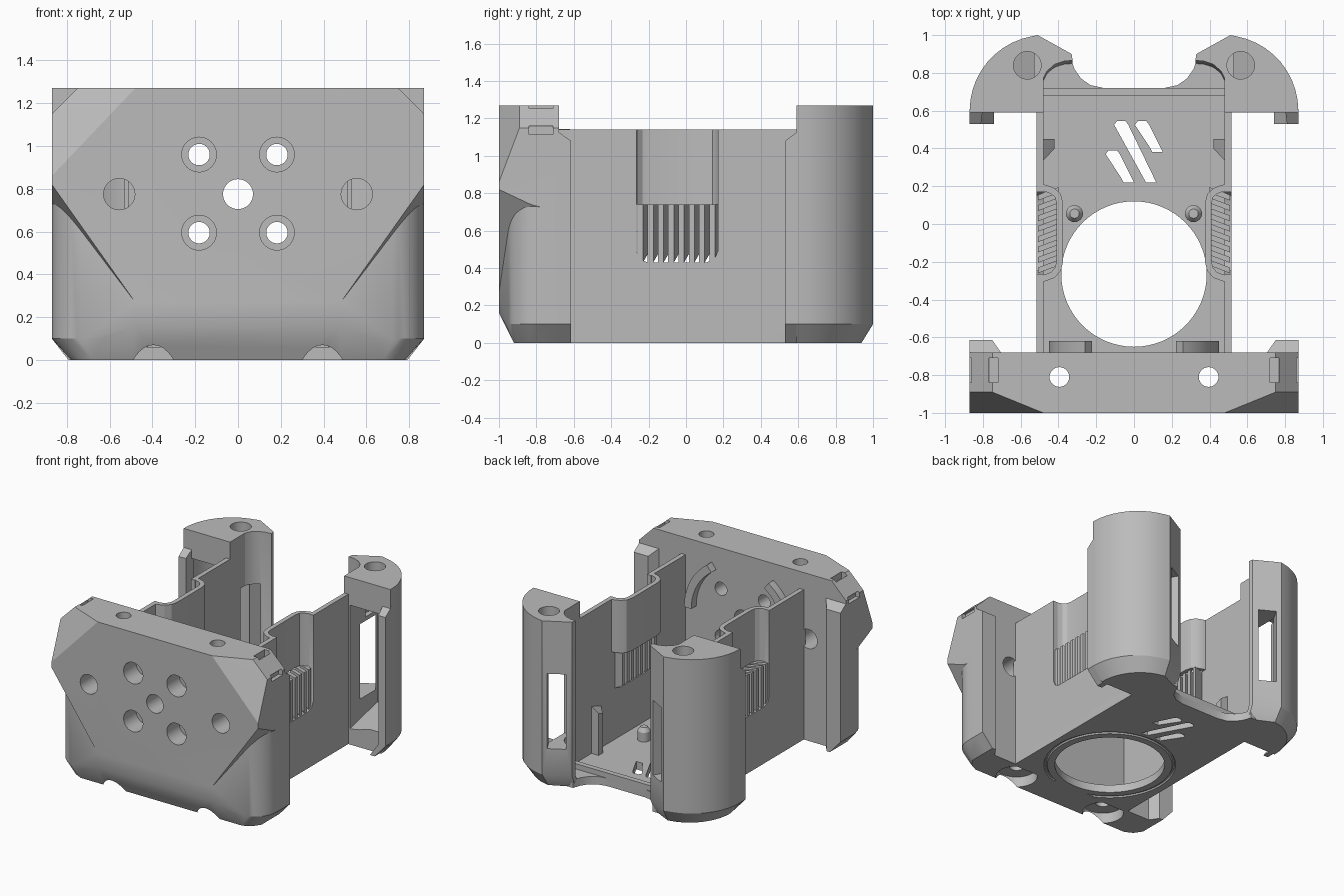
import bpy, bmesh, math
from mathutils import Vector, Matrix

cube = bpy.data.objects.get("Cube")
if cube:
    bpy.data.objects.remove(cube)

grey = bpy.data.materials.new("plain grey")
grey.use_nodes = True
COLOUR = (0.5, 0.5, 0.5, 1)
grey.diffuse_color = COLOUR
grey.node_tree.nodes["Principled BSDF"].inputs["Base Color"].default_value = COLOUR


def finish(name, bm):
    bmesh.ops.recalc_face_normals(bm, faces=bm.faces)
    mesh = bpy.data.meshes.new(name)
    bm.to_mesh(mesh)
    bm.free()
    ob = bpy.data.objects.new(name, mesh)
    bpy.context.collection.objects.link(ob)
    mesh.materials.append(grey)
    return ob


def hull(name, pts):
    bm = bmesh.new()
    for p in pts:
        bm.verts.new(p)
    res = bmesh.ops.convex_hull(bm, input=bm.verts)
    bmesh.ops.delete(bm, geom=[v for v in res["geom_interior"] if isinstance(v, bmesh.types.BMVert)],
                     context='VERTS')
    bmesh.ops.dissolve_limit(bm, angle_limit=0.01, verts=bm.verts, edges=bm.edges)
    return finish(name, bm)


def loft(name, rings):
    """Closed rings of 3D points joined in order, with both ends capped."""
    bm = bmesh.new()
    vs = [[bm.verts.new(p) for p in r] for r in rings]
    n = len(vs[0])
    for a, b in zip(vs, vs[1:]):
        for i in range(n):
            bm.faces.new((a[i], a[(i + 1) % n], b[(i + 1) % n], b[i]))
    bm.faces.new(vs[0][::-1])
    bm.faces.new(vs[-1])
    return finish(name, bm)


def prism(name, outline, z0, z1):
    return loft(name, [[(x, y, z) for x, y in outline] for z in (z0, z1)])


def box(name, x0, x1, y0, y1, z0, z1):
    return prism(name, [(x0, y0), (x1, y0), (x1, y1), (x0, y1)], z0, z1)


def strip(name, path, thick, z0, z1):
    """Wall of even thickness following a plan path."""
    pts = [Vector(p) for p in path]
    sides = ([], [])
    for i, p in enumerate(pts):
        d = (pts[min(i + 1, len(pts) - 1)] - pts[max(i - 1, 0)]).normalized()
        off = Vector((-d.y, d.x)) * thick / 2
        sides[0].append(p + off)
        sides[1].append(p - off)
    return prism(name, sides[0] + sides[1][::-1], z0, z1)


def rod(name, r, a, b, r2=None, seg=40):
    a, b = Vector(a), Vector(b)
    bm = bmesh.new()
    rot = (b - a).to_track_quat('Z', 'Y').to_matrix().to_4x4()
    bmesh.ops.create_cone(bm, cap_ends=True, segments=seg, radius1=r, radius2=r2 or r,
                          depth=(b - a).length, matrix=Matrix.Translation((a + b) / 2) @ rot)
    return finish(name, bm)


def combine(ob, tool, op='DIFFERENCE'):
    mod = ob.modifiers.new("combine", 'BOOLEAN')
    mod.operation, mod.object, mod.solver = op, tool, 'EXACT'
    bpy.context.view_layer.objects.active = ob
    bpy.ops.object.modifier_apply(modifier=mod.name)
    bpy.data.objects.remove(tool)


def mirrored(pts):
    return [(s * x, y, z) for s in (1, -1) for x, y, z in pts]


# Front plate: faceted upper shield joined to a round-cornered lower body
plate = hull("front_plate", mirrored([
    (.48, -1, .27), (.87, -1, .82), (.87, -1, .86), (.48, -1, 1.27),
    (.87, -.89, 1.15), (.75, -.89, 1.27), (.75, -.68, 1.27), (.87, -.68, 1.15),
    (.87, -.83, .74), (.87, -.68, .7), (.46, -.68, .24)]))
corner = [(.48, -1), (.63, -.966)]
corner += [(.69 + .18 * math.sin(a), -.775 - .18 * math.cos(a))
           for a in [math.radians(10 + 10 * k) for k in range(9)]] + [(.87, -.68)]
lower = [(x, y, .16 if x < .5 else .1) for x, y in corner] + [(x, y, .9) for x, y in corner]
lower += [(.48, -.92, 0), (.68, -.92, 0), (.74, -.89, 0), (.78, -.83, 0), (.78, -.68, 0)]
combine(plate, hull("lower_body", mirrored(lower)), 'UNION')

# Holes through the shield, screw holes down through the plate, strap slots at the corners
combine(plate, rod("cut", .07, (0, -1.1, .775), (0, -.5, .775)))
for s in (1, -1):
    for z in (.595, .96):
        combine(plate, rod("cut", .05, (s * .182, -1.1, z), (s * .182, -.5, z)))
        combine(plate, rod("cut", .081, (s * .182, -1.1, z), (s * .182, -.85, z)))
    combine(plate, rod("cut", .073, (s * .555, -1.1, .775), (s * .555, -.5, .775)))
    combine(plate, rod("cut", .052, (s * .395, -.81, -.1), (s * .395, -.81, 1.4)))
    combine(plate, rod("cut", .145, (s * .395, -.81, -.1), (s * .395, -.81, .08)))
    combine(plate, box("cut", s * .72, s * .767, -.84, -.71, 1.22, 1.3))
    combine(plate, box("cut", s * .84, s * .9, -.84, -.71, 1.115, 1.16))

# Floor with fan opening, slanted vents and a rear lip
right_edge = [(.515, -.7), (.515, .6), (.49, .88), (.335, .88), (.315, .82),
              (.28, .77), (.23, .735), (.16, .72)]
base = prism("floor", right_edge + [(-x, y) for x, y in right_edge[::-1]], 0, .06)
combine(base, rod("cut", .385, (0, -.265, -.1), (0, -.265, .2), seg=64))
for x, top, bottom in ((-.115, .39, .22), (-.07, .545, .22), (.04, .545, .38)):
    run = (top - bottom) * .47
    combine(base, prism("cut", [(x - .02, top), (x + .025, top), (x + .04, top - .02),
                                (x + run + .035, bottom), (x + run - .02, bottom),
                                (x + run - .03, bottom + .02), (x - .035, top - .02)], -.1, .2))
bpy.ops.mesh.primitive_torus_add(major_radius=.45, minor_radius=.012, major_segments=64,
                                 minor_segments=6, location=(0, -.265, 0))
combine(base, bpy.context.object)
box("rear_lip", -.48, .48, .68, .72, .04, .1)

for s, side in ((1, "left"), (-1, "right")):
    # Side wall with a round-cornered vent opening and an inward pocket above it
    wall = box(side + "_wall", s * .48, s * .515, -.7, .66, 0, 1.14)
    opening = [(-.265, 1.3), (.17, 1.3), (.17, .49), (.152, .448), (.11, .43),
               (-.205, .43), (-.247, .448), (-.265, .49)]
    combine(wall, loft("cut", [[(s * x, y, z) for y, z in opening] for x in (.4, .6)]))
    pocket = [(.498, .195), (.47, .19), (.43, .175), (.403, .15), (.393, .11),
              (.393, -.2), (.403, -.24), (.43, -.27), (.47, -.285), (.498, -.29)]
    strip(side + "_wall_pocket", [(s * x, y) for x, y in pocket], .035, .74, 1.14)

    # Slanted vent slats
    for k in range(8):
        y = -.26 + k * .055
        loft(f"{side}_vent_slat_{k + 1}", [
            [(s * x, yy + dy, z) for x, yy, z in
             ((.507, y, .43), (.507, y, .74), (.4, y + .04, .74), (.4, y + .04, .5))]
            for dy in (0, .03)])

    # Inner wall rib, floor pin
    hull(side + "_wall_rib", [(s * x, y, z) for x, y, z in (
        (.485, .33, .05), (.485, .45, .05), (.42, .45, .05), (.42, .4, .05),
        (.485, .33, .38), (.485, .45, .42), (.42, .45, .38), (.42, .4, .36))])
    rod(side + "_floor_pin", .045, (s * .315, .055, .03), (s * .315, .055, .13), seg=24)
    rod(side + "_floor_pin_tip", .045, (s * .315, .055, .13), (s * .315, .055, .16), r2=.025, seg=24)

    # Curved guide on the back of the front plate
    arc = [(s * .42 * math.cos(a), .775 + .42 * math.sin(a))
           for a in [math.radians(5 * k) for k in range(12)]]
    guide = strip(side + "_plate_guide", arc, .06, .62, .7)
    guide.data.transform(Matrix.Rotation(math.pi / 2, 4, 'X'))

    # Rear post: rounded outside, slanted back, scooped inside, tapered foot
    outline = [(.48, .59), (.48, .77), (.46, .81), (.42, .845), (.37, .862), (.325, .866),
               (.33, .9), (.51, 1)]
    outline += [(.47 + .4 * math.cos(a), .6 + .4 * math.sin(a))
                for a in [math.radians(80 - 8 * k) for k in range(11)]] + [(.87, .59)]
    foot = [(.48 + (x - .48) * (.8 if x > .48 else 1), .59 + (y - .59) * .85) for x, y in outline]
    post = loft(side + "_rear_post", [[(s * x, y, z) for x, y in ring]
                                      for ring, z in ((foot, 0), (outline, .1), (outline, 1.27))])
    cavity = [(.53, .5), (.53, .92), (.6, .91), (.7, .85), (.77, .76), (.81, .65), (.81, .5)]
    combine(post, loft("cut", [
        [(s * x, y, .1 if y < .6 else .2) for x, y in cavity],
        [(s * x, y, 1.06) for x, y in cavity]]))
    combine(post, rod("cut", .073, (s * .565, .84, .9), (s * .565, .84, 1.4)))
    # Window through the slanted back face
    across, inward = Vector((.874, .486)) * .065, Vector((.486, -.874))
    mid = Vector((.425, .948))
    plan = [mid - inward * .1 - across, mid - inward * .1 + across,
            mid + inward * .26 + across, mid + inward * .26 - across]
    combine(post, prism("cut", [(s * p.x, p.y) for p in plan], .3, .87))

    # Edge flanges of the plate and the post
    for label, tip, root in (("plate", -.615, -.7), ("post", .53, .61)):
        low = [(.75, tip), (.87, tip), (.87, root), (.69, root)]
        taper = [(x - (.09 if x > .8 else 0), y) for x, y in low]
        top = [(x, y, 1.08 if y == tip else 1.14) for x, y in low]
        if label == "post":
            low[0], low[3], top[0], top[3] = (.81, tip), (.8, root), (.81, tip, 1.08), (.8, root, 1.14)
            taper[0], taper[3] = (.74, tip), (.74, root)
        loft(f"{side}_{label}_flange", [[(s * x, y, 0) for x, y in taper],
                                        [(s * x, y, .1) for x, y in low],
                                        [(s * x, y, z) for x, y, z in top]])

# Smooth curved surfaces while keeping edges sharp
for ob in bpy.context.scene.objects:
    if ob.type == 'MESH':
        ob.data.materials.clear()
        ob.data.materials.append(grey)
        bpy.ops.object.select_all(action='DESELECT')
        ob.select_set(True)
        bpy.context.view_layer.objects.active = ob
        bpy.ops.object.shade_smooth_by_angle(angle=math.radians(25))
